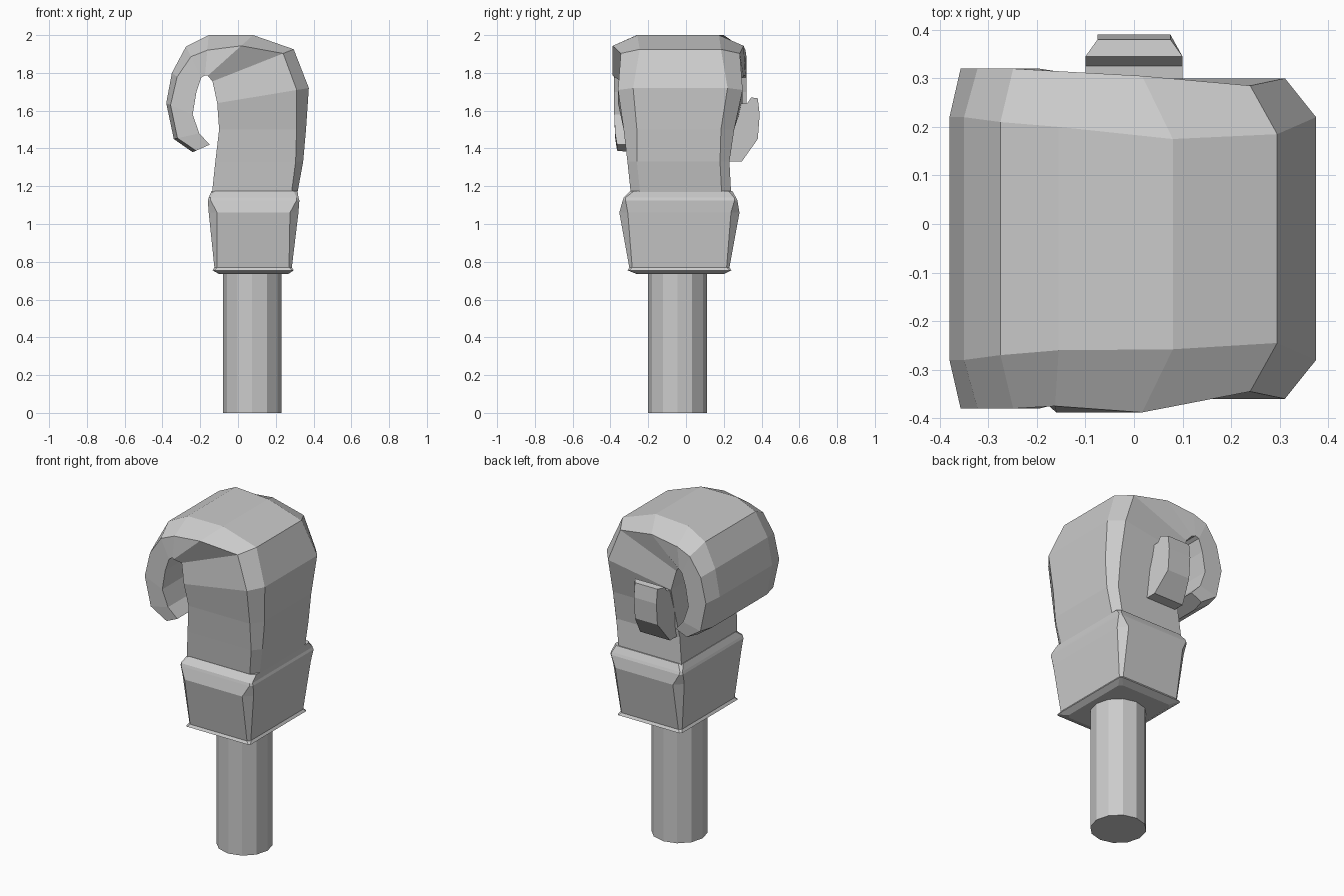
import bpy, bmesh
from mathutils import Vector


def loft(name, rings):
    """Skin a stack of equal-length point rings and cap both ends."""
    bm = bmesh.new()
    loops = [[bm.verts.new(p) for p in ring] for ring in rings]
    n = len(loops[0])
    for a, b in zip(loops, loops[1:]):
        for i in range(n):
            j = (i + 1) % n
            bm.faces.new((a[i], a[j], b[j], b[i]))
    bm.faces.new(loops[0][::-1])
    bm.faces.new(loops[-1])
    bmesh.ops.recalc_face_normals(bm, faces=bm.faces)
    me = bpy.data.meshes.new(name)
    bm.to_mesh(me)
    bm.free()
    ob = bpy.data.objects.new(name, me)
    bpy.context.collection.objects.link(ob)
    return ob


# Post: twelve-sided handle
bpy.ops.mesh.primitive_cylinder_add(vertices=12, radius=0.155, depth=0.8,
                                    location=(0.075, -0.045, 0.4))
bpy.context.object.name = "post"


# Cuff: chamfered rectangles stacked upward
def cuff_ring(z, x0, x1, y0, y1, c):
    return [(x0 + c, y0, z), (x1 - c, y0, z), (x1, y0 + c, z), (x1, y1 - c, z),
            (x1 - c, y1, z), (x0 + c, y1, z), (x0, y1 - c, z), (x0, y0 + c, z)]


loft("cuff", [cuff_ring(*r) for r in [
    (0.735, -0.10, 0.265, -0.26, 0.20, 0.02),
    (0.755, -0.135, 0.295, -0.31, 0.24, 0.01),
    (0.77, -0.125, 0.285, -0.30, 0.23, 0.015),
    (1.06, -0.155, 0.32, -0.353, 0.283, 0.045),
    (1.125, -0.16, 0.325, -0.335, 0.272, 0.015),
    (1.14, -0.155, 0.32, -0.33, 0.265, 0.01),
    (1.175, -0.14, 0.315, -0.295, 0.245, 0.02)]])


# Hand: cross-sections swept up the palm, over the knuckles and down the fingers
def hand_ring(ox, oz, ix, iz, y0, y1, cy, d):
    o, i = Vector((ox, 0, oz)), Vector((ix, 0, iz))
    m = o + (i - o).normalized() * d
    at = lambda p, y: (p.x, y, p.z)
    return [at(i, y0), at(m, y0), at(o, y0 + cy), at(o, (y0 + y1) / 2),
            at(o, y1 - cy), at(m, y1), at(i, y1)]


loft("curled_hand", [hand_ring(*r) for r in [
    (0.31, 1.14, -0.14, 1.14, -0.29, 0.24, 0.05, 0.03),
    (0.345, 1.33, -0.12, 1.33, -0.31, 0.23, 0.05, 0.04),
    (0.36, 1.50, -0.10, 1.50, -0.33, 0.255, 0.07, 0.05),
    (0.375, 1.72, -0.11, 1.64, -0.36, 0.30, 0.08, 0.065),
    (0.295, 1.925, -0.135, 1.755, -0.345, 0.285, 0.10, 0.06),
    (0.08, 2.0, -0.16, 1.785, -0.388, 0.305, 0.13, 0.085),
    (-0.155, 2.0, -0.175, 1.787, -0.375, 0.315, 0.115, 0.08),
    (-0.275, 1.94, -0.195, 1.775, -0.38, 0.32, 0.11, 0.06),
    (-0.35, 1.80, -0.22, 1.70, -0.38, 0.32, 0.10, 0.035),
    (-0.38, 1.64, -0.24, 1.58, -0.38, 0.32, 0.10, 0.025),
    (-0.34, 1.45, -0.205, 1.48, -0.375, 0.32, 0.09, 0.02),
    (-0.24, 1.38, -0.15, 1.42, -0.365, 0.31, 0.08, 0.02)]])

# Thumb: side profile extruded across, narrowed at its outer edge
profile = [(0.20, 1.33), (0.295, 1.33), (0.38, 1.45), (0.39, 1.58),
           (0.38, 1.665), (0.345, 1.67), (0.325, 1.64), (0.20, 1.63)]


def thumb_x(y, s):
    return s * (0.10 - (0.025 if y > 0.36 else 0))


loft("thumb", [[(thumb_x(y, s), y, z) for y, z in profile] for s in (-1, 1)])
